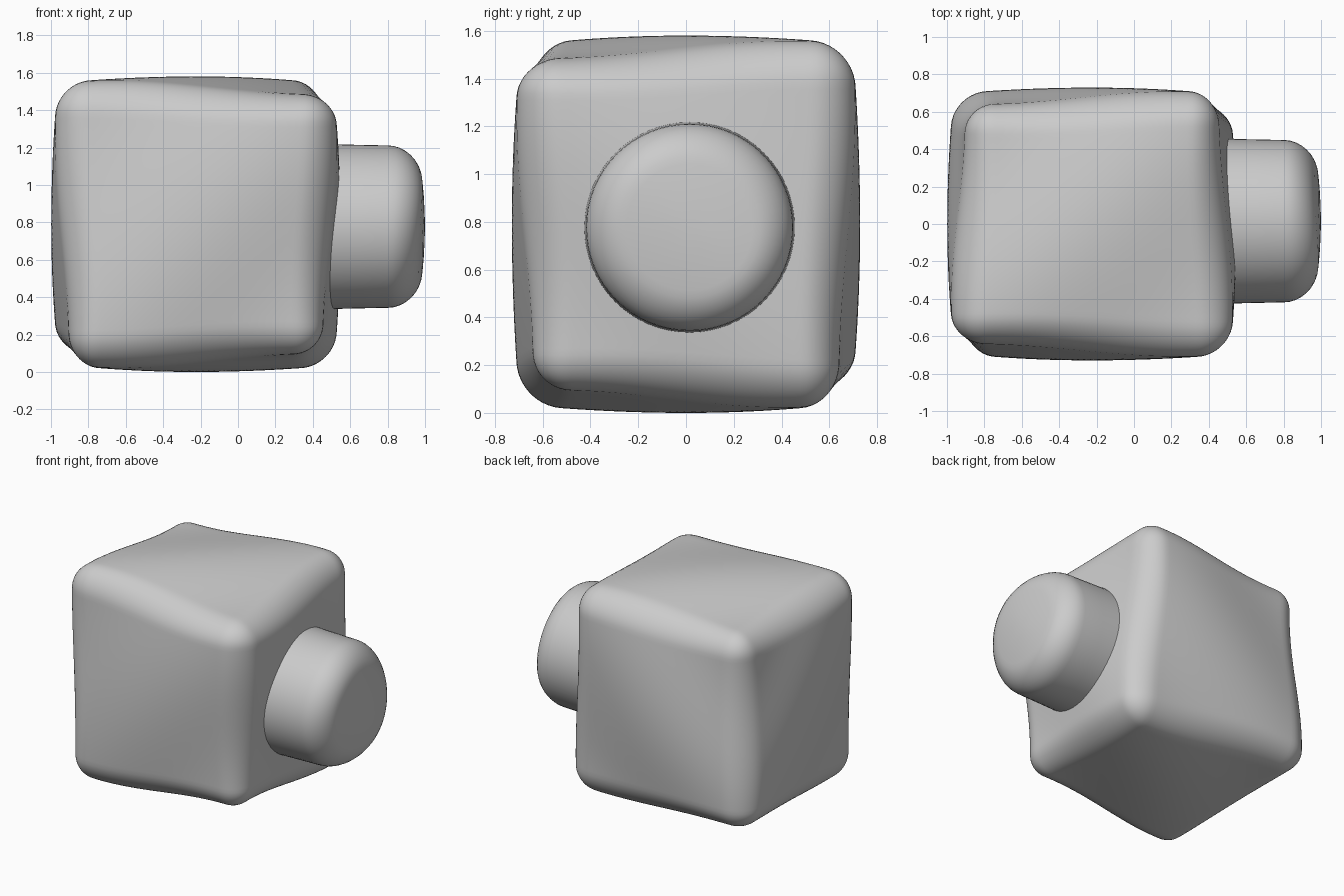
import bpy, bmesh, math
from mathutils import Vector

if "Cube" in bpy.data.objects:
    bpy.data.objects.remove(bpy.data.objects["Cube"])


def finish(bm, name):
    bmesh.ops.recalc_face_normals(bm, faces=bm.faces)
    for f in bm.faces:
        f.smooth = True
    me = bpy.data.meshes.new(name)
    bm.to_mesh(me)
    bm.free()
    ob = bpy.data.objects.new(name, me)
    bpy.context.collection.objects.link(ob)
    return ob


# Body: rounded box with a soft diagonal wave across every face
HALF = Vector((0.70, 0.66, 0.715))
CENTRE = Vector((-0.225, 0.0, 0.79))
RADIUS, WAVE, DOME, FREQ = 0.16, 0.05, 0.055, 2.1


def swell(diagonal, u, v):
    return 1 + WAVE * math.cos(FREQ * diagonal) + DOME * (2 - u * u - v * v) / 2


bm = bmesh.new()
bmesh.ops.create_cube(bm, size=2)
bmesh.ops.subdivide_edges(bm, edges=bm.edges[:], cuts=47, use_grid_fill=True)
for v in bm.verts:
    p = Vector([c * h for c, h in zip(v.co, HALF)])
    core = Vector([max(-(h - RADIUS), min(h - RADIUS, c)) for c, h in zip(p, HALF)])
    p = core + (p - core).normalized() * RADIUS
    x, y, z = [c / h for c, h in zip(p, HALF)]
    v.co = CENTRE + Vector((p.x * swell(y + z, y, z),
                            p.y * swell(x - z, x, z),
                            p.z * swell(x - y, x, y)))
finish(bm, "body")

# Knob: round stub with a soft rim and a wavy cap
SIDES = 64
profile = [(0.48, 0.441), (0.65, 0.437), (0.80, 0.434)]
profile += [(0.80 + 0.16 * math.sin(t), 0.264 + 0.17 * math.cos(t))
            for t in [math.pi / 2 * i / 8 for i in range(1, 9)]]
profile += [(0.965, 0.18), (0.968, 0.09), (0.97, 0.0)]

bm = bmesh.new()
rings = []
for px, r in profile:
    ring = []
    for i in range(SIDES if r else 1):
        a = 2 * math.pi * i / SIDES
        y, z = r * math.cos(a), r * math.sin(a)
        ramp = max(0, (px - 0.7) / 0.27)
        ring.append(bm.verts.new((px + 0.03 * ramp * math.cos(3.2 * (y + z)),
                                  y + 0.015, z + 0.777)))
    rings.append(ring)
for a, b in zip(rings, rings[1:]):
    for i in range(SIDES):
        j = (i + 1) % SIDES
        bm.faces.new((a[i], a[j], b[j], b[i]) if len(b) > 1 else (a[i], a[j], b[0]))
finish(bm, "knob")
